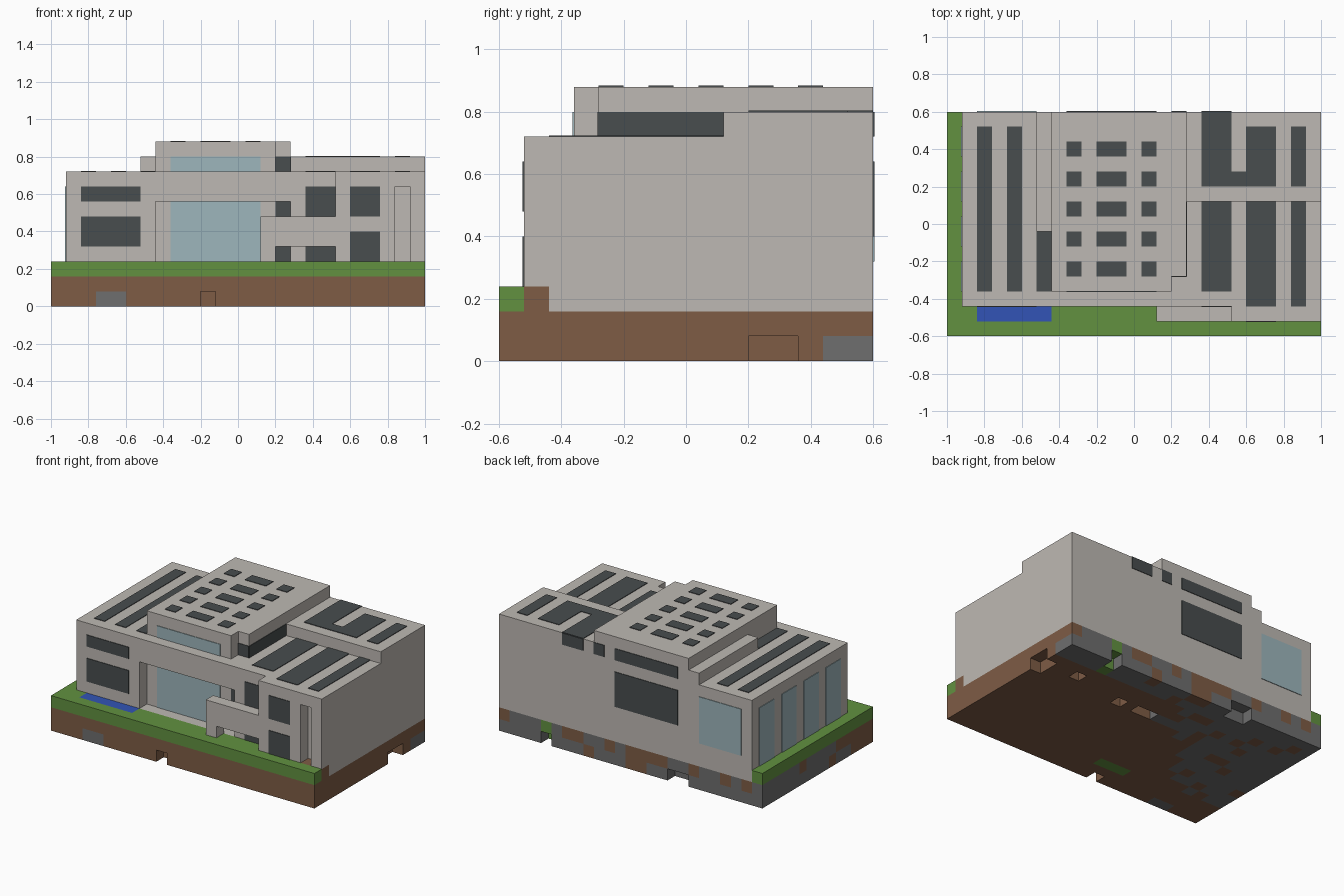
import bpy
import bmesh
import random
from mathutils import Matrix, Vector

if "Cube" in bpy.data.objects:
    bpy.data.objects.remove(bpy.data.objects["Cube"])
random.seed(4)
CELL = 0.08


def material(name, *rgb):
    lin = [((c / 255 + 0.055) / 1.055) ** 2.4 for c in rgb] + [1]
    m = bpy.data.materials.new(name)
    m.use_nodes = True
    m.diffuse_color = lin
    m.node_tree.nodes["Principled BSDF"].inputs["Base Color"].default_value = lin
    return m


CONCRETE = material("pale concrete", 190, 185, 179)
DARK = material("dark glass", 72, 77, 78)
BLUE = material("light blue glass", 158, 182, 188)
GRASS = material("grass green", 98, 145, 64)
DIRT = material("dirt brown", 126, 92, 69)
STONE = material("stone grey", 110, 110, 110)
WATER = material("water blue", 50, 84, 182)


def finish(name, bm, mats):
    mesh = bpy.data.meshes.new(name)
    bm.to_mesh(mesh)
    bm.free()
    for m in mats:
        mesh.materials.append(m)
    bpy.context.collection.objects.link(bpy.data.objects.new(name, mesh))


def add_box(bm, x, y, z):
    lo, hi = Vector((x[0], y[0], z[0])), Vector((x[1], y[1], z[1]))
    bmesh.ops.create_cube(bm, size=1, matrix=Matrix.Translation((lo + hi) / 2)
                          @ Matrix.Diagonal((*(hi - lo), 1)))


def block(name, x, y, z):
    bm = bmesh.new()
    add_box(bm, x, y, z)
    finish(name, bm, [CONCRETE])


def panes(name, mat, axis, at, side, rects):
    """Thin plates on the wall or roof at a position, facing side along axis."""
    bm = bmesh.new()
    for a, b in rects:
        spans = [a, b]
        spans.insert(axis, sorted((at, at + 0.004 * side)))
        add_box(bm, *spans)
    finish(name, bm, [mat])


# Ground: block terrain with grass rim, pond, soil and scattered stone
HOLES = {(10, 0, 0), (24, 10, 0), (24, 11, 0), (20, 14, 0), (7, 14, 0), (8, 14, 0),
         (21, 11, 0), (16, 10, 0), (13, 10, 0), (14, 10, 0)}


def ground_cell(i, j, k):
    x, y = -1 + CELL * (i + 0.5), -0.6 + CELL * (j + 0.5)
    if (i, j, k) in HOLES:
        return None
    if k == 2:
        if i and j > 1:
            return None
        if j == 1 and 2 <= i <= 6:
            return WATER
        return DIRT if j == 1 and x > 0.52 else GRASS
    if (i == 20 and j > 12) or (k == 0 and j == 2 and 9 <= i <= 11):
        return GRASS
    if k == 0 and j == 10 and 9 <= i <= 12:
        return STONE
    if j == 0:
        return STONE if k == 0 and i in (3, 4) else DIRT
    if i == 24:
        return STONE if k == 0 and j > 12 else DIRT
    stone = y > min(0.4, max(0.3 + 1.24 * (x + 0.1), -0.35))
    if stone and i in (11, 12) and j == 14:
        return DIRT
    if stone and random.random() < (0.5 if k and x > -0.3 else 0.17):
        return DIRT
    return STONE if stone else DIRT


def build_ground():
    mats = [GRASS, DIRT, STONE, WATER]
    cells = {}
    for i in range(25):
        for j in range(15):
            for k in range(3):
                m = ground_cell(i, j, k)
                if m:
                    cells[i, j, k] = mats.index(m)
    bm = bmesh.new()
    origin = Vector((-1, -0.6, 0))
    for cell, index in cells.items():
        centre = origin + (Vector(cell) + Vector((0.5, 0.5, 0.5))) * CELL
        for axis in range(3):
            for side in (-1, 1):
                n = Vector((0, 0, 0))
                n[axis] = side
                if tuple(int(c + d) for c, d in zip(cell, n)) in cells:
                    continue
                u, v = Vector((0, 0, 0)), Vector((0, 0, 0))
                u[(axis + 1) % 3] = 1
                v[(axis + 2) % 3] = side
                ring = (-u - v, u - v, u + v, v - u)
                face = bm.faces.new([bm.verts.new(centre + (n + c) * CELL / 2) for c in ring])
                face.material_index = index
    bmesh.ops.remove_doubles(bm, verts=bm.verts, dist=0.001)
    finish("ground", bm, mats)


build_ground()

# Main building volumes
block("main_hall", (-0.92, 1), (-0.36, 0.6), (0.16, 0.72))
block("front_right_wing", (-0.92, -0.44), (-0.44, -0.36), (0.16, 0.72))
block("entrance_lintel", (-0.44, 0.28), (-0.44, -0.36), (0.56, 0.72))
block("entrance_floor", (-0.44, 0.28), (-0.44, -0.36), (0.16, 0.24))
block("front_left_wing", (0.28, 1), (-0.44, -0.36), (0.16, 0.72))
block("bay", (0.52, 0.84), (-0.52, -0.44), (0.24, 0.72))
block("bay_slot_head", (0.84, 0.92), (-0.52, -0.44), (0.64, 0.72))
block("bay_end_pier", (0.92, 1), (-0.52, -0.44), (0.24, 0.72))
block("balcony", (0.12, 0.52), (-0.52, -0.44), (0.32, 0.48))
block("balcony_leg", (0.12, 0.2), (-0.52, -0.44), (0.24, 0.32))

# Roof volumes
block("penthouse", (-0.44, 0.28), (-0.28, 0.6), (0.72, 0.88))
block("penthouse_front", (-0.44, 0.2), (-0.36, -0.28), (0.72, 0.88))
block("roof_step", (-0.52, -0.44), (-0.04, 0.6), (0.72, 0.8))
block("raised_back_roof", (0.28, 1), (0.12, 0.6), (0.72, 0.8))

# Skylights
panes("penthouse_skylights", DARK, 2, 0.88, 1,
      [(x, (-0.28 + 0.16 * r, -0.2 + 0.16 * r)) for r in range(5)
       for x in ((-0.36, -0.28), (-0.2, -0.04), (0.04, 0.12))])
panes("main_roof_skylights", DARK, 2, 0.72, 1,
      [((-0.84, -0.76), (-0.36, 0.52)), ((-0.68, -0.6), (-0.36, 0.52)),
       ((-0.52, -0.44), (-0.36, -0.04)), ((0.36, 0.52), (-0.36, 0.12)),
       ((0.6, 0.76), (-0.44, 0.12)), ((0.84, 0.92), (-0.44, 0.12))])
panes("raised_roof_skylights", DARK, 2, 0.8, 1,
      [((0.36, 0.52), (0.2, 0.6)), ((0.52, 0.6), (0.2, 0.28)),
       ((0.6, 0.76), (0.2, 0.52)), ((0.84, 0.92), (0.2, 0.52))])

# Front glazing
panes("entrance_glass", BLUE, 1, -0.36, -1,
      [((-0.36, 0.12), (0.24, 0.56)), ((-0.36, 0.12), (0.72, 0.8))])
panes("entrance_side_window", DARK, 1, -0.36, -1, [((0.2, 0.28), (0.24, 0.56))])
panes("front_windows", DARK, 1, -0.44, -1,
      [((-0.84, -0.52), (0.32, 0.48)), ((-0.84, -0.52), (0.56, 0.64)),
       ((0.36, 0.52), (0.24, 0.64))])
panes("bay_windows", DARK, 1, -0.52, -1,
      [((0.6, 0.76), (0.24, 0.4)), ((0.6, 0.76), (0.48, 0.64))])
panes("penthouse_corner_window", DARK, 1, -0.28, -1, [((0.2, 0.28), (0.72, 0.8))])

# Side and back glazing
panes("penthouse_side_window", DARK, 0, 0.28, 1, [((-0.28, 0.12), (0.72, 0.8))])
panes("right_side_glass", BLUE, 0, -0.92, -1,
      [((-0.36 + 0.24 * r, -0.2 + 0.24 * r), (0.24, 0.64)) for r in range(4)])
panes("back_windows", DARK, 1, 0.6, 1,
      [((-0.36, 0.12), (0.4, 0.64)), ((-0.36, 0.12), (0.72, 0.8)),
       ((0.2, 0.28), (0.72, 0.8)), ((0.36, 0.52), (0.72, 0.8))])
panes("back_glass", BLUE, 1, 0.6, 1, [((-0.84, -0.52), (0.32, 0.64))])
